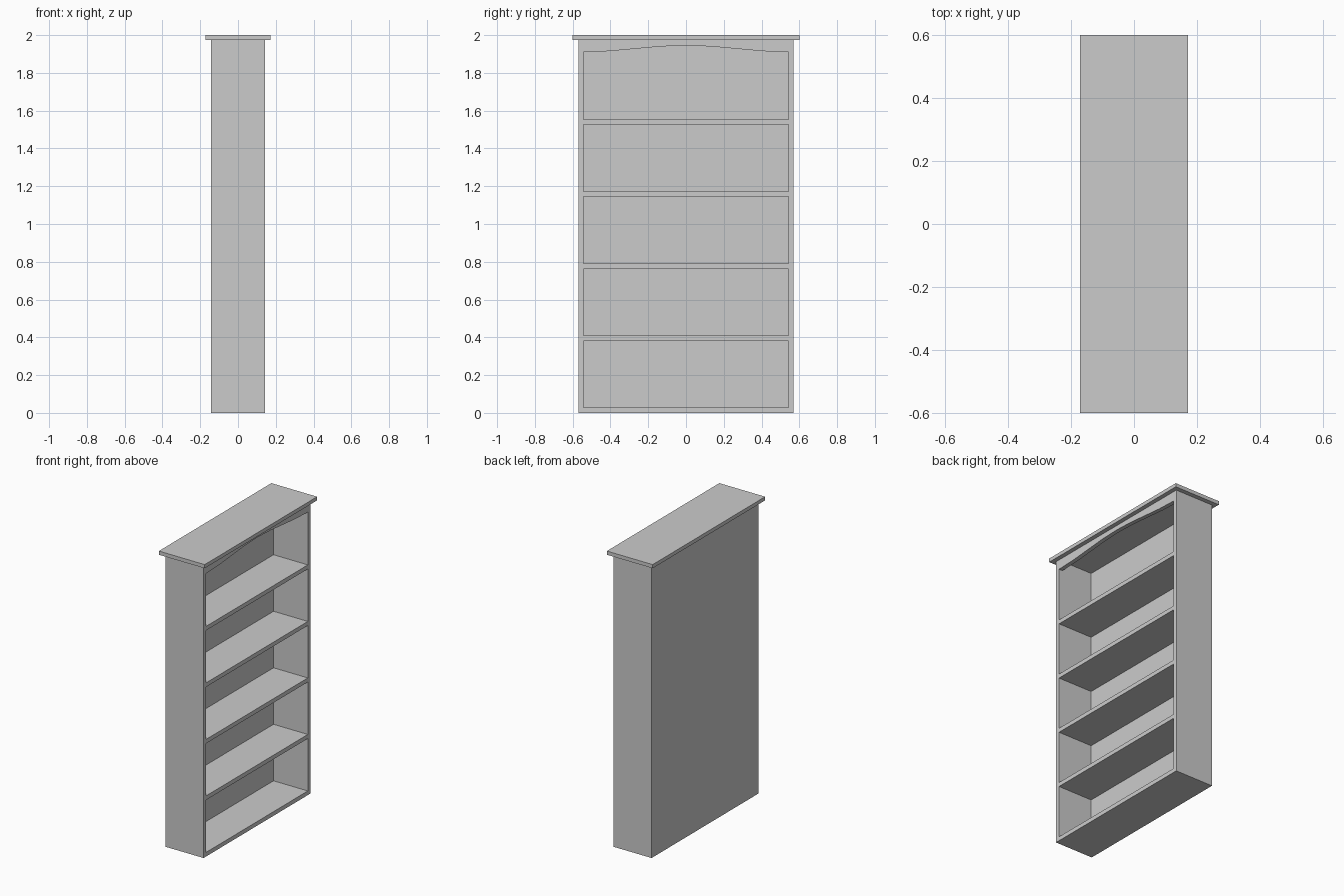
import bpy, bmesh, math

if "Cube" in bpy.data.objects:
    bpy.data.objects.remove(bpy.data.objects["Cube"])

T = 0.028                 # board thickness
X, Y = 0.142, 0.57        # half depth and half width of the carcass
TOP_Z = 1.975             # underside of the top board
IN_Y = Y - T              # inner half width
PITCH = 0.3815            # shelf spacing


def add_object(name, bm):
    bmesh.ops.recalc_face_normals(bm, faces=bm.faces)
    mesh = bpy.data.meshes.new(name)
    bm.to_mesh(mesh)
    bm.free()
    obj = bpy.data.objects.new(name, mesh)
    bpy.context.collection.objects.link(obj)
    return obj


def board(name, x0, x1, y0, y1, z0, z1):
    bm = bmesh.new()
    bmesh.ops.create_cube(bm, size=1)
    for v in bm.verts:
        v.co = (x1 if v.co.x > 0 else x0,
                y1 if v.co.y > 0 else y0,
                z1 if v.co.z > 0 else z0)
    return add_object(name, bm)


# Overhanging top board
board("top_board", -0.171, 0.171, -0.6, 0.6, TOP_Z, 2.0)

# Side panels
board("side_panel_left", -X, X, -Y, -IN_Y, 0, TOP_Z)
board("side_panel_right", -X, X, IN_Y, Y, 0, TOP_Z)

# Back panel
board("back_panel", -X, -X + T, -IN_Y, IN_Y, 0, TOP_Z)

# Bottom board and four shelves
for i in range(5):
    name = "bottom_board" if i == 0 else f"shelf_{i}"
    board(name, -X + T, X, -IN_Y, IN_Y, i * PITCH, i * PITCH + T)

# Arched rail under the top, at the open face
SEGMENTS = 8
profile = [(IN_Y, TOP_Z), (-IN_Y, TOP_Z)]
for i in range(SEGMENTS + 1):
    y = -IN_Y + 2 * IN_Y * i / SEGMENTS
    profile.append((y, 1.91 + 0.0175 * (1 + math.cos(math.pi * y / IN_Y))))
bm = bmesh.new()
face = bm.faces.new([bm.verts.new((X - T, y, z)) for y, z in profile])
ext = bmesh.ops.extrude_face_region(bm, geom=[face], use_keep_orig=True)
moved = [g for g in ext["geom"] if isinstance(g, bmesh.types.BMVert)]
bmesh.ops.translate(bm, verts=moved, vec=(T, 0, 0))
add_object("arched_rail", bm)
